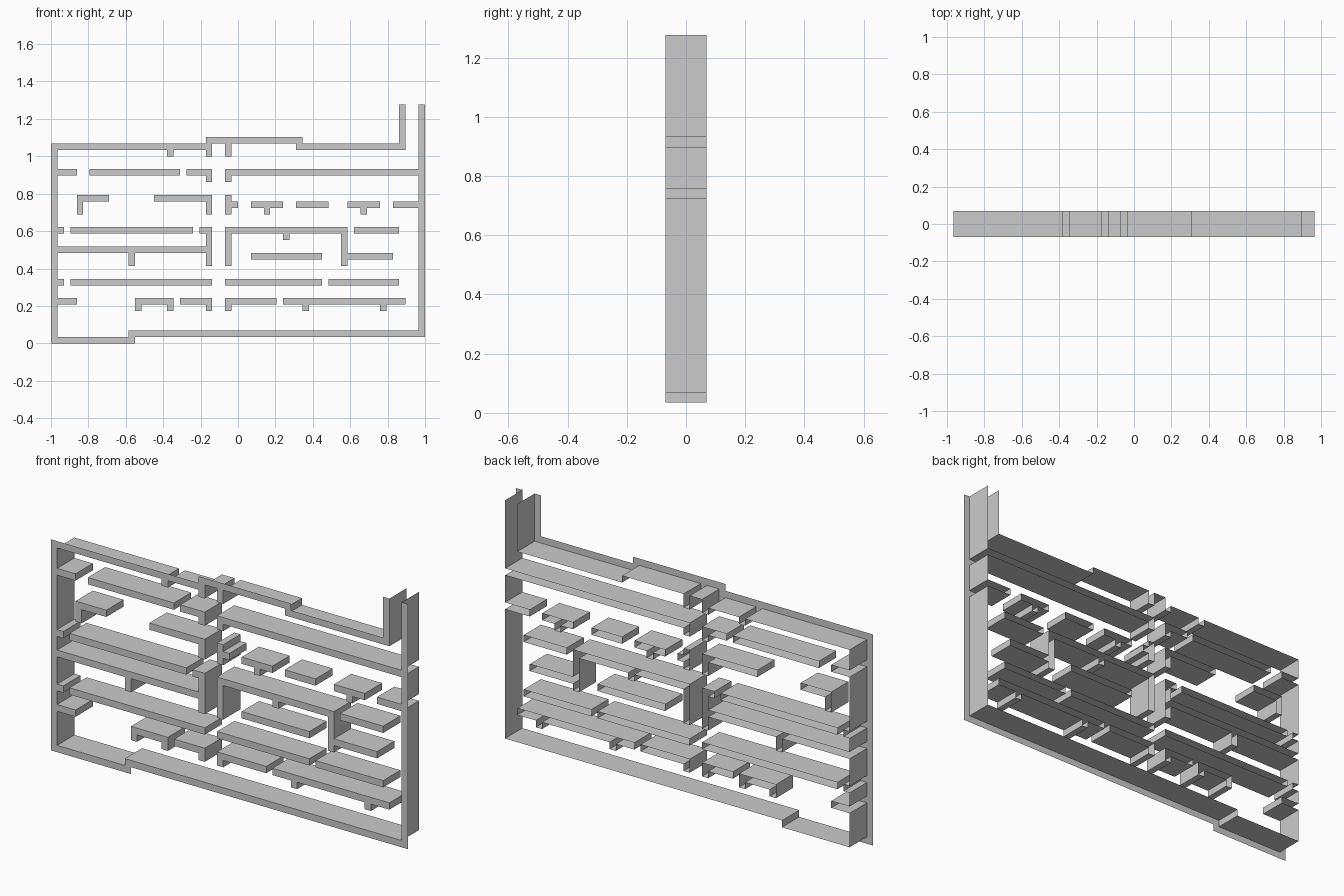
import bpy

if "Cube" in bpy.data.objects:
    bpy.data.objects.remove(bpy.data.objects["Cube"])

U = 2 / 58          # one grid cell of the maze layout
D = 2 * U           # half depth


def inside(rects, x, z):
    return any(a < x < c and b < z < d for a, b, c, d in rects)


def panel(name, rects, cavity=None):
    """Flat front face over a union of (x0, z0, x1, z1) cells, with side walls
    running back; walls are limited to edges facing the cavity if given."""
    xs = sorted({v for r in rects + (cavity or []) for v in (r[0], r[2])})
    zs = sorted({v for r in rects + (cavity or []) for v in (r[1], r[3])})
    verts, index, faces = [], {}, []

    def vert(p, y):
        key = (p, y)
        if key not in index:
            index[key] = len(verts)
            verts.append(((p[0] - 29) * U, y, p[1] * U))
        return index[key]

    for x0, x1 in zip(xs, xs[1:]):
        for z0, z1 in zip(zs, zs[1:]):
            if not inside(rects, (x0 + x1) / 2, (z0 + z1) / 2):
                continue
            c = [(x0, z0), (x1, z0), (x1, z1), (x0, z1)]
            faces.append([vert(p, -D) for p in c])
            for k, (ox, oz) in enumerate([(0, -.1), (.1, 0), (0, .1), (-.1, 0)]):
                a, b = c[k], c[(k + 1) % 4]
                px, pz = (a[0] + b[0]) / 2 + ox, (a[1] + b[1]) / 2 + oz
                if inside(rects, px, pz):
                    continue
                if cavity is None or inside(cavity, px, pz):
                    faces.append([vert(b, -D), vert(a, -D), vert(a, D), vert(b, D)])
    mesh = bpy.data.meshes.new(name)
    mesh.from_pydata(verts, [], faces)
    mesh.update()
    bpy.context.collection.objects.link(bpy.data.objects.new(name, mesh))


def bar(x0, x1, z, *legs):
    """One-cell-high ledge with one-cell-wide legs given as (x, bottom z)."""
    return [(x0, z, x1, z + 1)] + [(x, b, x + 1, z + 1) for x, b in legs]


# Outer frame: walls, stepped floor and ceiling, chimney
frame = [(0, 0, 1, 31), (0, 0, 13, 1), (12, 0, 13, 2), (12, 1, 58, 2),
         (57, 1, 58, 37), (54, 30, 55, 37), (38, 30, 55, 31), (38, 30, 39, 32),
         (24, 31, 39, 32), (24, 29, 25, 32), (0, 30, 25, 31),
         (18, 29, 19, 31), (27, 29, 28, 32)]
# Ledges joined to the frame
for x1, z in [(4, 26), (2, 17), (2, 9), (4, 6)]:
    frame += bar(0, x1, z)
frame += bar(0, 25, 14, (12, 12)) + bar(23, 25, 17, (24, 12))
frame += bar(27, 58, 26, (27, 25)) + bar(53, 58, 21)
cavity = [(1, 2, 57, 30), (1, 1, 12, 2), (25, 30, 38, 31), (55, 30, 57, 37)]
panel("outer_frame", frame, cavity)

# Free ledges, row by row from the top
upper = [bar(6, 20, 26), bar(21, 25, 26, (24, 25)),
         bar(4, 9, 22, (4, 20)), bar(16, 25, 22, (24, 20)),
         bar(27, 29, 21) + [(27, 20, 28, 23)],
         bar(31, 36, 21, (33, 20)), bar(38, 43, 21), bar(46, 51, 21, (48, 20))]
middle = [bar(3, 22, 17), bar(47, 54, 17), bar(31, 42, 13),
          bar(27, 46, 17, (27, 12), (36, 16), (45, 12)) + bar(45, 53, 13)]
lower = [bar(3, 25, 9), bar(27, 42, 9), bar(43, 54, 9),
         bar(13, 19, 6, (13, 5), (18, 5)), bar(20, 25, 6, (24, 5)),
         bar(27, 35, 6, (27, 5)), bar(36, 55, 6, (39, 5), (51, 5))]
for row, ledges in (("upper", upper), ("middle", middle), ("lower", lower)):
    for n, rects in enumerate(ledges, 1):
        panel(f"{row}_ledge_{n}", rects)
